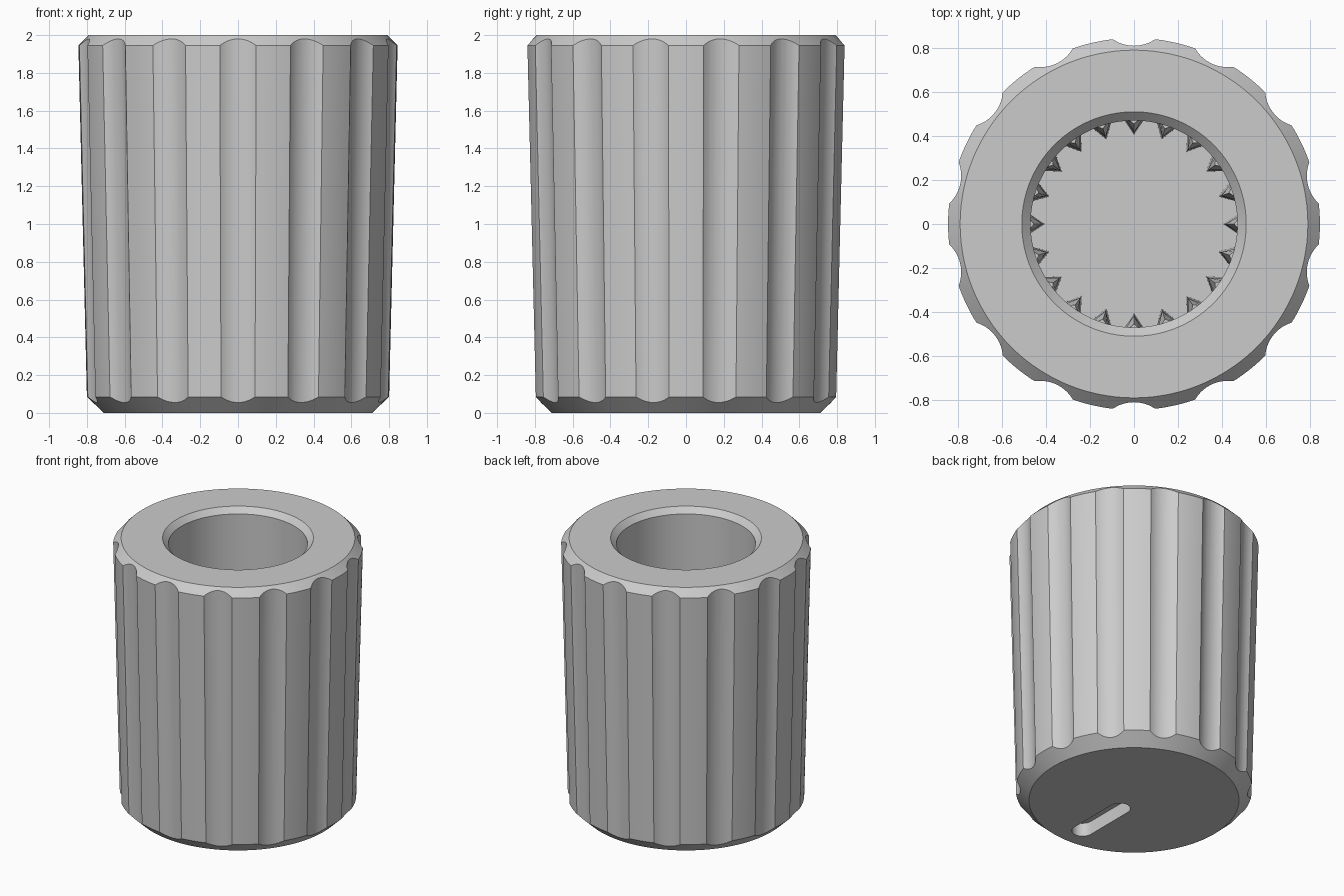
import bpy, bmesh
from math import sin, cos, pi, radians

cube = bpy.data.objects.get("Cube")
if cube:
    bpy.data.objects.remove(cube)

grey = bpy.data.materials.new("light grey plastic")
grey.use_nodes = True
COLOUR = (0.6, 0.6, 0.6, 1)
grey.diffuse_color = COLOUR
grey.node_tree.nodes["Principled BSDF"].inputs["Base Color"].default_value = COLOUR


def make(name, bm):
    bmesh.ops.recalc_face_normals(bm, faces=bm.faces)
    mesh = bpy.data.meshes.new(name)
    bm.to_mesh(mesh)
    bm.free()
    mesh.materials.append(grey)
    obj = bpy.data.objects.new(name, mesh)
    bpy.context.collection.objects.link(obj)
    return obj


def loft(bm, rings):
    """Closed solid through rings of points."""
    loops = [[bm.verts.new(p) for p in ring] for ring in rings]
    n = len(loops[0])
    for a, b in zip(loops, loops[1:]):
        for i in range(n):
            j = (i + 1) % n
            bm.faces.new((a[i], a[j], b[j], b[i]))
    bm.faces.new(loops[0][::-1])
    bm.faces.new(loops[-1])


def circle(r, z, n, cx=0, cy=0):
    return [(cx + r * cos(2 * pi * i / n), cy + r * sin(2 * pi * i / n), z)
            for i in range(n)]


def lathe(name, profile, n):
    bm = bmesh.new()
    loft(bm, [circle(r, z, n) for r, z in profile])
    return make(name, bm)


def activate(obj):
    bpy.ops.object.select_all(action='DESELECT')
    obj.select_set(True)
    bpy.context.view_layer.objects.active = obj


def cut(obj, cutter):
    mod = obj.modifiers.new("cut", 'BOOLEAN')
    mod.operation = 'DIFFERENCE'
    mod.solver = 'EXACT'
    mod.object = cutter
    activate(obj)
    bpy.ops.object.modifier_apply(modifier=mod.name)
    bpy.data.objects.remove(cutter)


# Tapered body with chamfered ends
body = lathe("knob_body", [(0.71, 0), (0.80, 0.085), (0.845, 1.945), (0.79, 2)], 168)

# Grip flutes, leaning with the taper of the body
FLUTES, FLUTE_R = 14, 0.168
bm = bmesh.new()
for k in range(FLUTES):
    a = 2 * pi * k / FLUTES - pi / 2
    rings = []
    for z in (-0.1, 2.1):
        d = 0.768 + 0.0218 * (z - 0.055) + FLUTE_R
        rings.append(circle(FLUTE_R, z, 64, d * cos(a), d * sin(a)))
    loft(bm, rings)
cut(body, make("flute_cutter", bm))

# Shaft bore with a chamfered mouth
FLOOR = 0.25
cut(body, lathe("bore_cutter", [(0.47, FLOOR), (0.47, 1.96), (0.61, 2.1)], 120))

# Rounded pointer slot in the closed end
SLOT_R, SLOT_HALF, SLOT_Y, SLOT_DEPTH = 0.073, 0.195, -0.346, 0.1
outline = []
for i in range(34):
    end = 1 if i < 17 else -1
    t = pi * (i if i < 17 else i - 1) / 16
    outline.append((SLOT_R * cos(t), SLOT_Y + end * SLOT_HALF + SLOT_R * sin(t)))
bm = bmesh.new()
loft(bm, [[(x, y, z) for x, y in outline] for z in (-0.1, SLOT_DEPTH)])
cut(body, make("slot_cutter", bm))

activate(body)
bpy.ops.object.shade_smooth_by_angle(angle=radians(25))

# Ring of tapered spline teeth inside the bore
TEETH = 20
bm = bmesh.new()
for k in range(TEETH):
    a = 2 * pi * k / TEETH
    rings = []
    for z, tip, half in ((FLOOR - 0.01, 0.405, 0.05), (1.1, 0.415, 0.04), (1.2, 0.455, 0.03)):
        section = ((0.48, -half), (tip, 0), (0.48, half))
        rings.append([(r * cos(a) - s * sin(a), r * sin(a) + s * cos(a), z)
                      for r, s in section])
    loft(bm, rings)
make("spline_teeth", bm)
